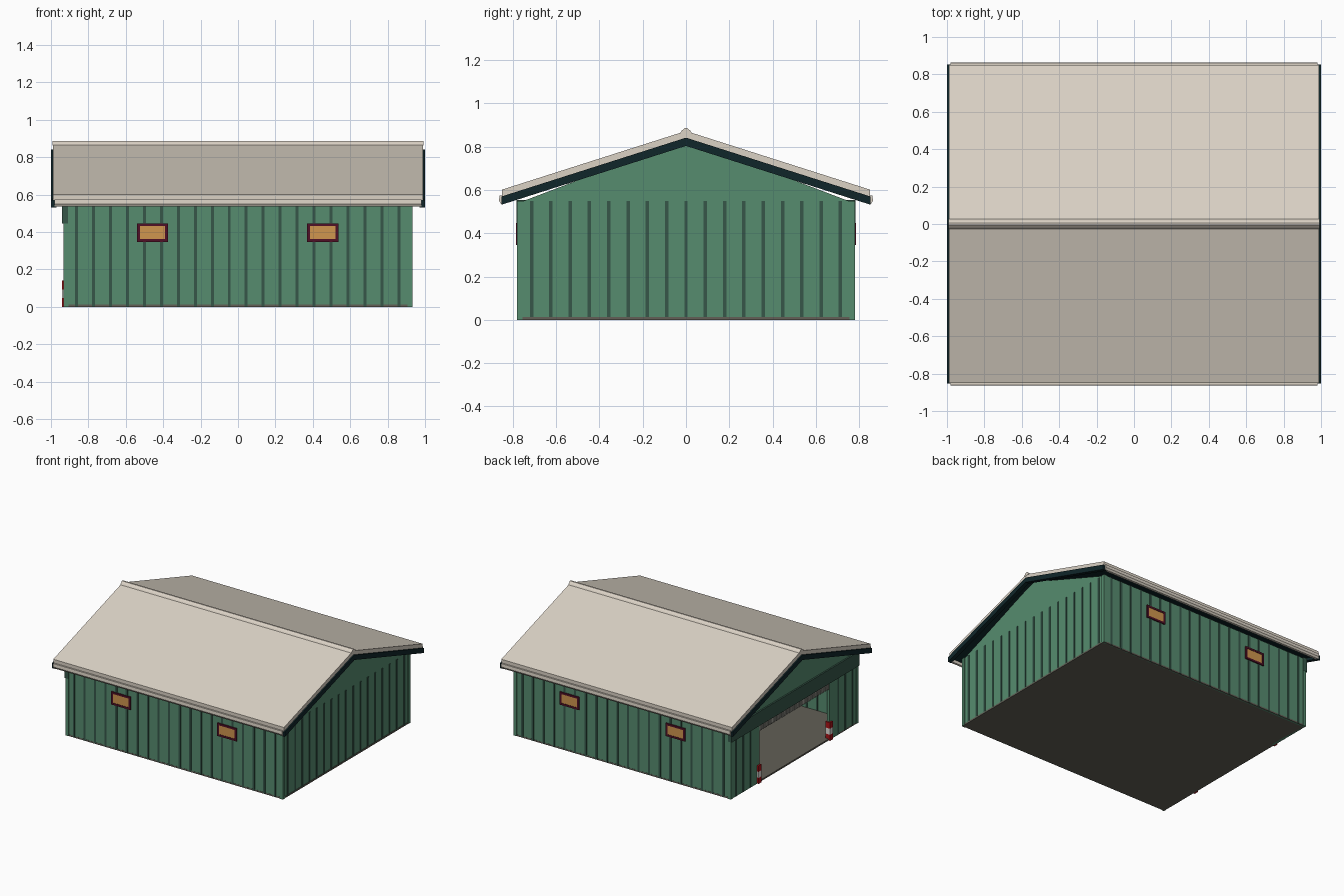
import bpy, bmesh

if "Cube" in bpy.data.objects:
    bpy.data.objects.remove(bpy.data.objects["Cube"])


def mat(name, r, g, b):
    def lin(c):
        c /= 255
        return c / 12.92 if c <= 0.04045 else ((c + 0.055) / 1.055) ** 2.4
    m = bpy.data.materials.new(name)
    m.diffuse_color = (lin(r), lin(g), lin(b), 1)
    m.use_nodes = True
    m.node_tree.nodes["Principled BSDF"].inputs["Base Color"].default_value = m.diffuse_color
    return m


GREEN = mat("wall green", 86, 140, 111)
DARK = mat("dark green", 54, 86, 73)
ROOF = mat("roof beige", 219, 210, 197)
TRIM = mat("trim black teal", 16, 38, 42)
FRAME = mat("window maroon", 80, 16, 38)
PANE = mat("window amber", 208, 150, 78)
RED = mat("stripe red", 170, 18, 24)
WHITE = mat("stripe white", 225, 222, 218)
FLOOR = mat("floor grey", 98, 95, 86)
SHUTTER = mat("shutter grey", 160, 158, 150)


def finish(name, bm, m):
    bmesh.ops.recalc_face_normals(bm, faces=bm.faces)
    me = bpy.data.meshes.new(name)
    bm.to_mesh(me)
    bm.free()
    me.materials.append(m)
    ob = bpy.data.objects.new(name, me)
    bpy.context.collection.objects.link(ob)
    return ob


def boxes(name, m, items):
    """One object from boxes given as (x0, x1, y0, y1, z0, z1)."""
    bm = bmesh.new()
    for x0, x1, y0, y1, z0, z1 in items:
        vs = bmesh.ops.create_cube(bm, size=1)["verts"]
        for v in vs:
            v.co = (x1 if v.co.x > 0 else x0,
                    y1 if v.co.y > 0 else y0,
                    z1 if v.co.z > 0 else z0)
    return finish(name, bm, m)


def prism(name, m, profile, x0, x1):
    """Extrude a (y, z) outline along x."""
    bm = bmesh.new()
    f = bm.faces.new([bm.verts.new((x0, y, z)) for y, z in profile])
    r = bmesh.ops.extrude_face_region(bm, geom=[f])
    vs = [g for g in r["geom"] if isinstance(g, bmesh.types.BMVert)]
    bmesh.ops.translate(bm, verts=vs, vec=(x1 - x0, 0, 0))
    return finish(name, bm, m)


def chevron(apex, eave, y, t):
    """Pitched band of vertical thickness t."""
    return [(-y, eave), (0, apex), (y, eave), (y, eave - t), (0, apex - t), (-y, eave - t)]


X, Y, H = 0.93, 0.78, 0.55        # wall half sizes and height
OPEN_Y, OPEN_Z = 0.43, 0.45       # doorway half width and height
T = 0.02

# Floor and walls
boxes("floor", FLOOR, [(-X, X, -Y + .003, Y - .003, 0, 0.012)])
for name, s in (("front", -1), ("back", 1)):
    y0, y1 = sorted((s * (Y - .004), s * (Y - T)))
    boxes(name + "_wall", GREEN, [(-X, X, y0, y1, 0, H)])
boxes("right_wall", GREEN, [(X - T, X - .004, -Y + T, Y - T, 0, H)])
boxes("left_wall", GREEN, [
    (-X, -X + T, -Y + T, -OPEN_Y, 0, H),
    (-X, -X + T, OPEN_Y, Y - T, 0, H),
    (-X, -X + T, -OPEN_Y, OPEN_Y, OPEN_Z, H)])

# Corner posts
boxes("corner_posts", GREEN, [
    (cx - .0125, cx + .0125, cy - .0125, cy + .0125, 0, H)
    for cx in (-X + .0105, X - .0105) for cy in (-Y + .0115, Y - .0115)])

# Vertical wall ribs
ribs = []
for i in range(20):
    x = -0.864 + i * 0.0908
    for s in (-1, 1):
        c = s * (Y - .011)
        ribs.append((x - .008, x + .008, c - .0105, c + .0105, .002, H))
for i in range(17):
    y = -0.714 + i * 0.08925
    ribs.append((X - T - .002, X, y - .008, y + .008, .002, H))
    if abs(y) > OPEN_Y + .03:
        ribs.append((-X - .003, -X + T + .002, y - .008, y + .008, .002, OPEN_Z))
boxes("wall_ribs", DARK, ribs)

# Gables
for name, x in (("left_gable", -X + .002), ("right_gable", X - T)):
    prism(name, GREEN, [(-.75, H), (.75, H), (0, .835)], x, x + .016)

# Doorway: lintel, raised shutter with slats, striped jamb guards
boxes("door_lintel", DARK, [(-X - .01, -X + .022, -Y - .003, Y + .003, 0.445, H + .005)])
boxes("shutter", SHUTTER, [(-X + .004, -X + .014, -OPEN_Y, OPEN_Y, .40, .45)] +
      [(-X, -X + .018, y / 50 - .005, y / 50 + .005, .395, .45) for y in range(-21, 22)])
for name, m, bands in (("red_guard_bands", RED, ((0, .047), (.094, .14))),
                       ("white_guard_bands", WHITE, ((.047, .094),))):
    boxes(name, m, [(-X - .012, -X + .028, s * .4375 - .0175, s * .4375 + .0175, a, b)
                    for s in (-1, 1) for a, b in bands])

# Windows on both long walls
frames, panes = [], []
for x in (-.457, .453):
    for s in (-1, 1):
        y0, y1 = sorted((s * (Y - .004), s * (Y + .005)))
        for a in (-1, 1):
            frames.append((x + a * .0755 - .0075, x + a * .0755 + .0075, y0, y1, .347, .447))
            zc = .397 + a * .0425
            frames.append((x - .068, x + .068, y0, y1, zc - .0075, zc + .0075))
        y0, y1 = sorted((s * (Y - .004), s * (Y + .002)))
        panes.append((x - .068, x + .068, y0, y1, .362, .432))
boxes("window_frames", FRAME, frames)
boxes("window_panes", PANE, panes)

# Roof, dark soffit, barge boards, ridge cap and gutters
prism("roof", ROOF, chevron(.873, .602, .85, .033), -.99, .99)
prism("soffit", TRIM, chevron(.84, .569, .845, .012), -.988, .988)
for s in (-1, 1):
    a, b = sorted((s * .97, s * 1.0))
    prism("barge_board", TRIM, chevron(.842, .570, .853, .038), a, b)
prism("ridge_cap", ROOF, [(-.028, .862), (-.02, .874), (-.006, .887),
                          (.006, .887), (.02, .874), (.028, .862)], -.992, .992)
for s in (-1, 1):
    prism("gutter", ROOF, [(s * .838, .575), (s * .862, .575), (s * .864, .55),
                           (s * .855, .536), (s * .838, .536)], -.982, .982)
